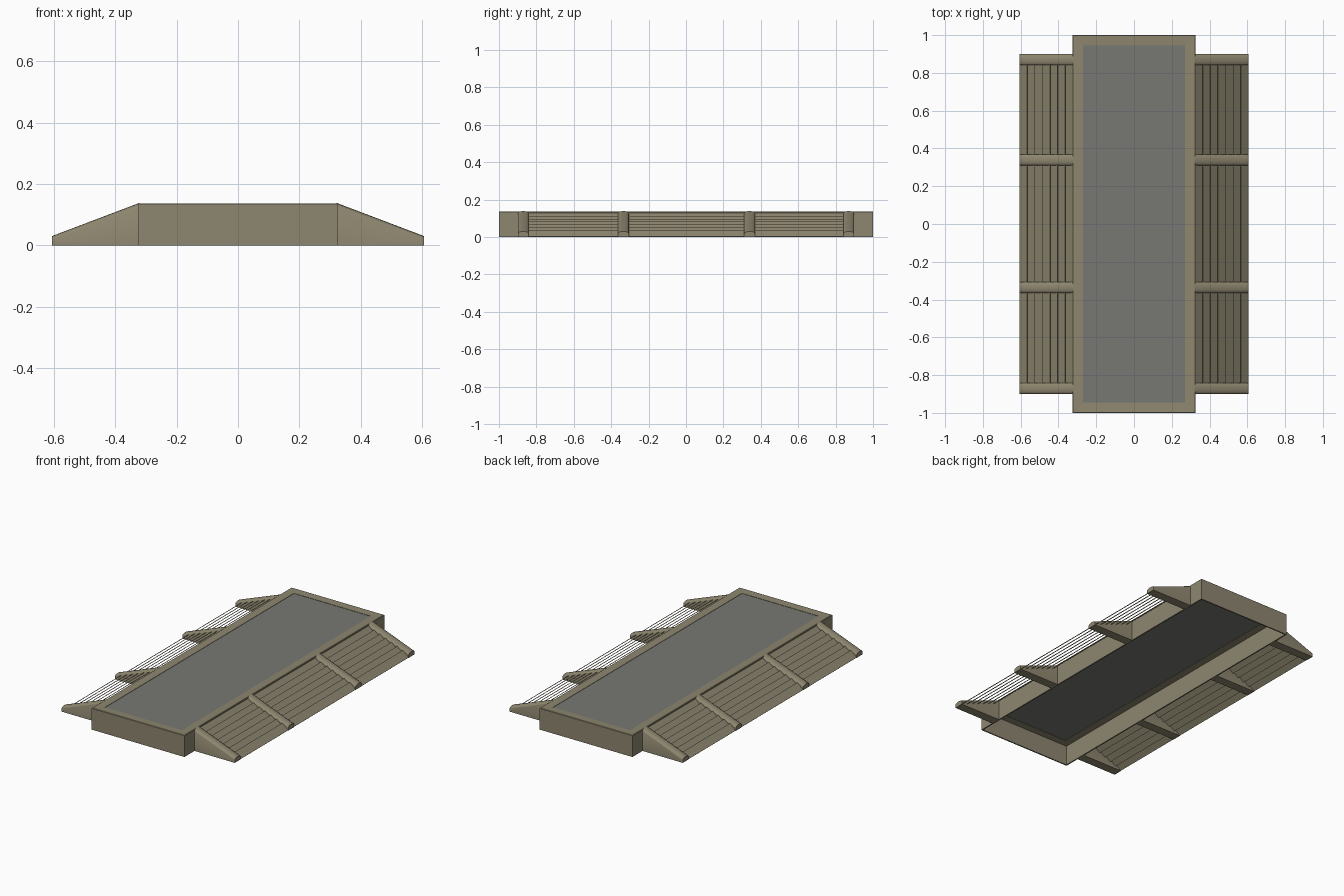
import bpy, bmesh, math
from mathutils import Matrix

if "Cube" in bpy.data.objects:
    bpy.data.objects.remove(bpy.data.objects["Cube"])

def material(name, rgb):
    m = bpy.data.materials.new(name)
    m.diffuse_color = (*rgb, 1)
    m.use_nodes = True
    m.node_tree.nodes["Principled BSDF"].inputs["Base Color"].default_value = m.diffuse_color
    return m

olive = material("olive_metal", (0.27, 0.24, 0.16))
grey = material("grey_glass", (0.185, 0.19, 0.175))

W, L, H = 0.325, 1.0, 0.137      # half width, half length, height of the frame
TIP, TIP_Z = 0.607, 0.03         # outer end of the sloped wings

def finish(bm, name, mat, smooth=False):
    bmesh.ops.recalc_face_normals(bm, faces=bm.faces)
    me = bpy.data.meshes.new(name)
    bm.to_mesh(me)
    bm.free()
    me.materials.append(mat)
    ob = bpy.data.objects.new(name, me)
    bpy.context.collection.objects.link(ob)
    if smooth:
        bpy.context.view_layer.objects.active = ob
        ob.select_set(True)
        bpy.ops.object.shade_smooth_by_angle(angle=math.radians(40))
        ob.select_set(False)
    return ob

def box(bm, center, size, angle=0):
    mat = (Matrix.Translation(center) @ Matrix.Rotation(angle, 4, 'Y')
           @ Matrix.Diagonal((*size, 1)))
    bmesh.ops.create_cube(bm, size=1, matrix=mat)

# Open frame: rectangular section rings lofted into thin walls with a top lip
bm = bmesh.new()
section = [(0, 0), (0, H - 0.003), (0.003, H), (0.055, H - 0.002),
           (0.055, H - 0.012), (0.008, H - 0.012), (0.008, 0)]
rings = [[bm.verts.new((sx * (W - i), sy * (L - i), z))
          for sx, sy in ((-1, -1), (1, -1), (1, 1), (-1, 1))] for i, z in section]
for k, a in enumerate(rings):
    b = rings[(k + 1) % len(rings)]
    for j in range(4):
        n = (j + 1) % 4
        bm.faces.new((a[j], a[n], b[n], b[j]))
finish(bm, "roof_frame", olive)

# Glass pane set in the lip
bm = bmesh.new()
box(bm, (0, 0, H - 0.007), (2 * (W - 0.054), 2 * (L - 0.054), 0.006))
finish(bm, "glass_pane", grey)

def slope(x):
    return H - (H - TIP_Z) * (x - W) / (TIP - W)

for s, side in ((-1, "left"), (1, "right")):
    # Wedge ribs with rounded tops
    bm = bmesh.new()
    for y in (-0.87, -0.335, 0.34, 0.87):
        prof = [(-0.029, None)]
        for k in range(9):
            t = math.pi * (1 - k / 8)
            prof.append((0.029 * math.cos(t), 0.012 * (math.sin(t) - 1)))
        prof.append((0.029, None))
        ends = [[bm.verts.new((s * x, y + dy, 0 if dz is None else slope(x) + dz))
                 for dy, dz in prof] for x in (W - 0.004, TIP)]
        a, b = ends
        for j in range(len(a)):
            n = (j + 1) % len(a)
            bm.faces.new((a[j], a[n], b[n], b[j]))
        bm.faces.new(a)
        bm.faces.new(b)
    finish(bm, side + "_ribs", olive, True)

    # Overlapping tilted louver slats
    bm = bmesh.new()
    count = 7
    for k in range(count):
        x = W + 0.02 + k * (TIP - W - 0.042) / (count - 1)
        box(bm, (s * x, 0, slope(x) - 0.020), (0.054, 1.75, 0.003),
            s * math.radians(40))
    finish(bm, side + "_louver_slats", olive)
